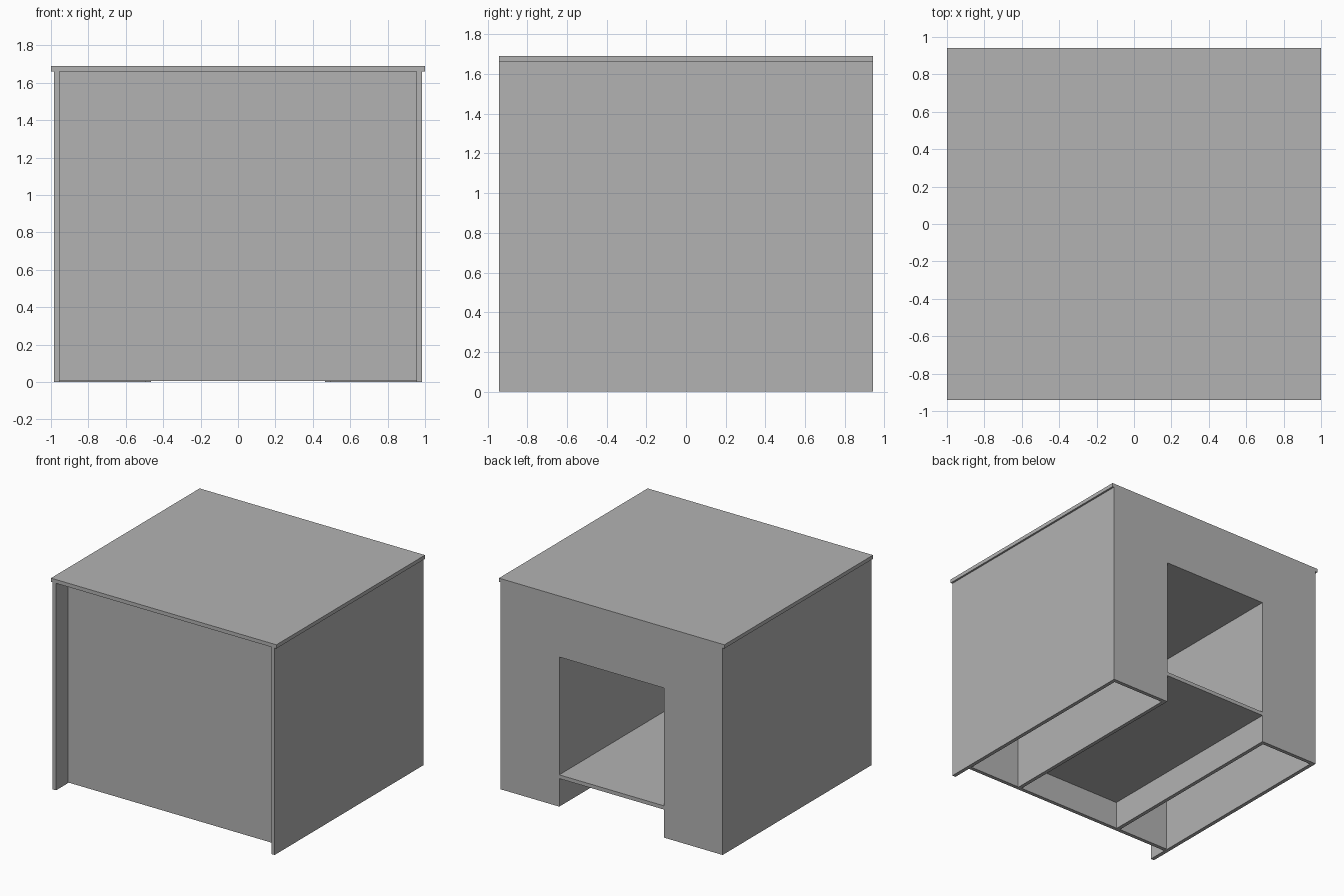
import bpy
import bmesh

default_cube = bpy.data.objects.get("Cube")
if default_cube:
    bpy.data.objects.remove(default_cube, do_unlink=True)

# One flat colour for every board
grey = bpy.data.materials.new("plain grey")
grey.use_nodes = True
colour = (0.45, 0.45, 0.45, 1)
grey.diffuse_color = colour
grey.node_tree.nodes["Principled BSDF"].inputs["Base Color"].default_value = colour

T = 0.03                # board thickness
DEPTH = 0.942           # half depth
WALL_X = 0.985          # outer face of the side walls
WALL_TOP = 1.66
NICHE_X = 0.465         # half width of the opening
NICHE_TOP = 1.2
SHELF_TOP = 0.255
FRONT_Y = -0.79         # outer face of the recessed front panel


def finish(name, bm):
    bmesh.ops.recalc_face_normals(bm, faces=bm.faces)
    mesh = bpy.data.meshes.new(name)
    bm.to_mesh(mesh)
    bm.free()
    mesh.materials.append(grey)
    obj = bpy.data.objects.new(name, mesh)
    bpy.context.collection.objects.link(obj)
    return obj


def board(name, x, y, z):
    """A rectangular board spanning the given (low, high) ranges."""
    bm = bmesh.new()
    bmesh.ops.create_cube(bm, size=1)
    for v in bm.verts:
        v.co = [r[0] if c < 0 else r[1] for c, r in zip(v.co, (x, y, z))]
    return finish(name, bm)


inner_x = WALL_X - T
back_inner = DEPTH - T
panel_back = FRONT_Y + T

# Roof, overhanging the side walls
board("roof", (-1, 1), (-DEPTH, DEPTH), (WALL_TOP, WALL_TOP + T))

# Recessed front panel, just clear of the ground
board("front_panel", (-inner_x, inner_x), (FRONT_Y, panel_back), (0.005, WALL_TOP))

# Side walls and niche walls, on both sides
for side, s in (("left", 1), ("right", -1)):
    board(side + "_side_wall", sorted((s * inner_x, s * WALL_X)),
          (-DEPTH, back_inner), (0, WALL_TOP))
    board(side + "_niche_wall", sorted((s * NICHE_X, s * (NICHE_X + T))),
          (panel_back, back_inner), (0, NICHE_TOP + T))

# Back wall: an arch-shaped outline given thickness
bm = bmesh.new()
half = [(WALL_X, WALL_TOP), (WALL_X, 0), (NICHE_X, 0), (NICHE_X, NICHE_TOP)]
outline = half + [(-x, z) for x, z in reversed(half)]
face = bm.faces.new([bm.verts.new((x, back_inner, z)) for x, z in outline])
extruded = bmesh.ops.extrude_face_region(bm, geom=[face])["geom"]
bmesh.ops.translate(bm, vec=(0, T, 0),
                    verts=[g for g in extruded if isinstance(g, bmesh.types.BMVert)])
finish("back_wall", bm)

# Shelf flush with the back, and the niche ceiling
board("shelf", (-NICHE_X, NICHE_X), (panel_back, DEPTH), (SHELF_TOP - T, SHELF_TOP))
board("niche_ceiling", (-NICHE_X, NICHE_X), (panel_back, back_inner),
      (NICHE_TOP, NICHE_TOP + T))
